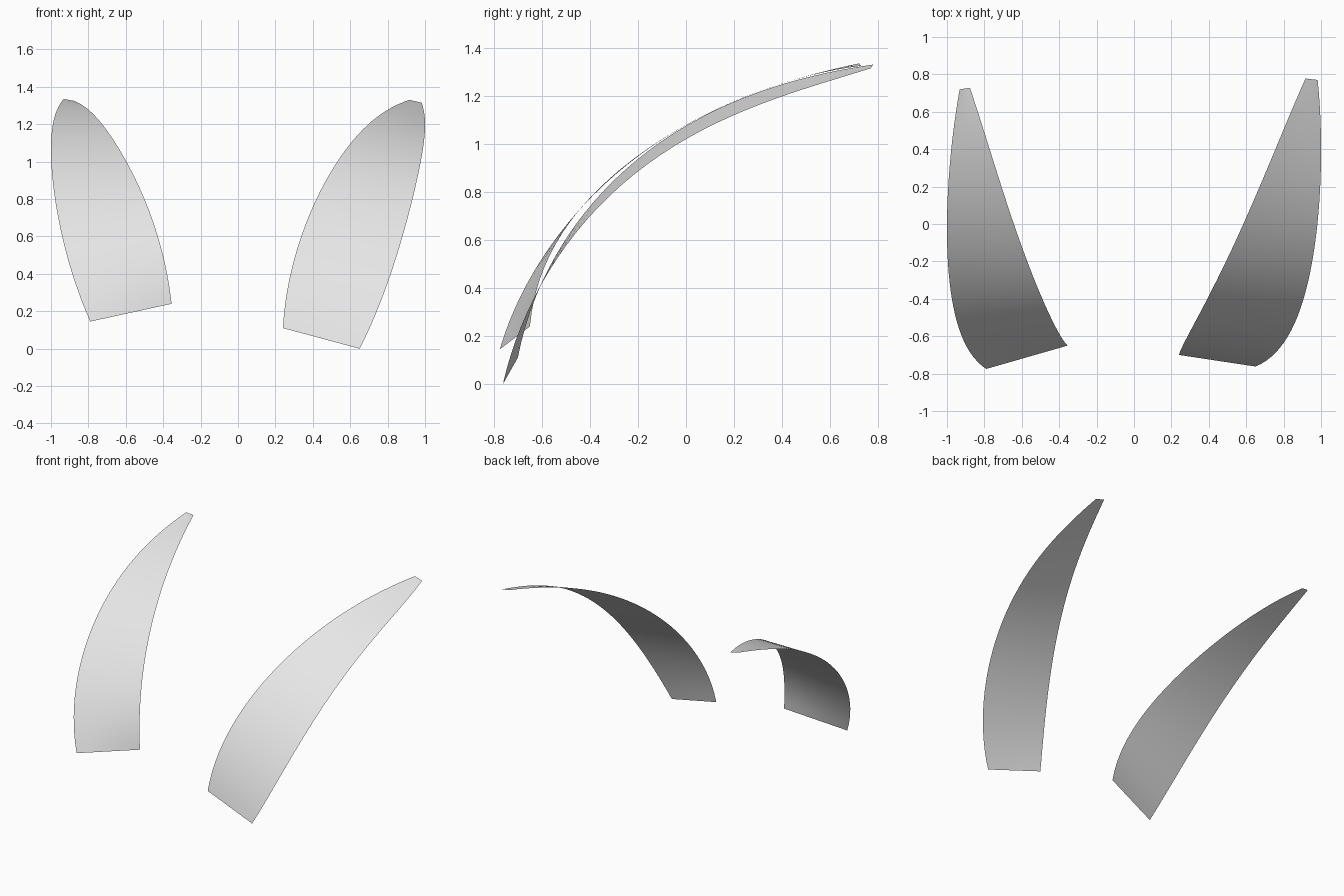
import bpy, bmesh
from mathutils import Vector

cube = bpy.data.objects.get("Cube")
if cube:
    bpy.data.objects.remove(cube, do_unlink=True)

grey = bpy.data.materials.new("light grey")
grey.use_nodes = True
colour = (0.8, 0.8, 0.8, 1)
grey.diffuse_color = colour
grey.node_tree.nodes["Principled BSDF"].inputs["Base Color"].default_value = colour

SEGMENTS = 32
ACROSS = 4


def smooth_curve(points):
    """One polynomial curve through the points, spaced by chord length."""
    pts = [Vector(p) for p in points]
    knots = [0.0]
    for a, b in zip(pts, pts[1:]):
        knots.append(knots[-1] + (b - a).length)

    def at(t):
        t *= knots[-1]
        total = Vector()
        for i, p in enumerate(pts):
            weight = 1.0
            for j, k in enumerate(knots):
                if j != i:
                    weight *= (t - k) / (knots[i] - k)
            total += p * weight
        return total
    return at


def blade(name, edge_a, edge_b):
    """Thin curved sheet between two edges, facing forward and up."""
    a, b = smooth_curve(edge_a), smooth_curve(edge_b)
    bm = bmesh.new()
    rows = []
    for i in range(SEGMENTS + 1):
        t = i / SEGMENTS
        rows.append([bm.verts.new(a(t).lerp(b(t), j / ACROSS)) for j in range(ACROSS + 1)])
    for low, high in zip(rows, rows[1:]):
        for j in range(ACROSS):
            face = bm.faces.new((low[j], low[j + 1], high[j + 1], high[j]))
            face.smooth = True
    mesh = bpy.data.meshes.new(name)
    bm.to_mesh(mesh)
    bm.free()
    mesh.materials.append(grey)
    obj = bpy.data.objects.new(name, mesh)
    bpy.context.collection.objects.link(obj)


# Blade on the right side: outer edge, then inner edge, from root to tip
blade("right_blade",
      [(-.79, -.775, .145), (-.953, -.5, .66), (-1, -.05, 1.05), (-.982, .35, 1.235), (-.932, .72, 1.335)],
      [(-.355, -.65, .24), (-.49, -.4, .775), (-.625, -.05, 1.05), (-.756, .35, 1.235), (-.877, .728, 1.325)])

# Blade on the left side, a little larger: inner edge, then outer edge
blade("left_blade",
      [(.24, -.7, .11), (.392, -.4, .74), (.562, -.05, 1.045), (.735, .35, 1.232), (.917, .778, 1.33)],
      [(.65, -.762, 0), (.872, -.5, .575), (.975, -.05, .99), (1, .35, 1.18), (.982, .77, 1.315)])
